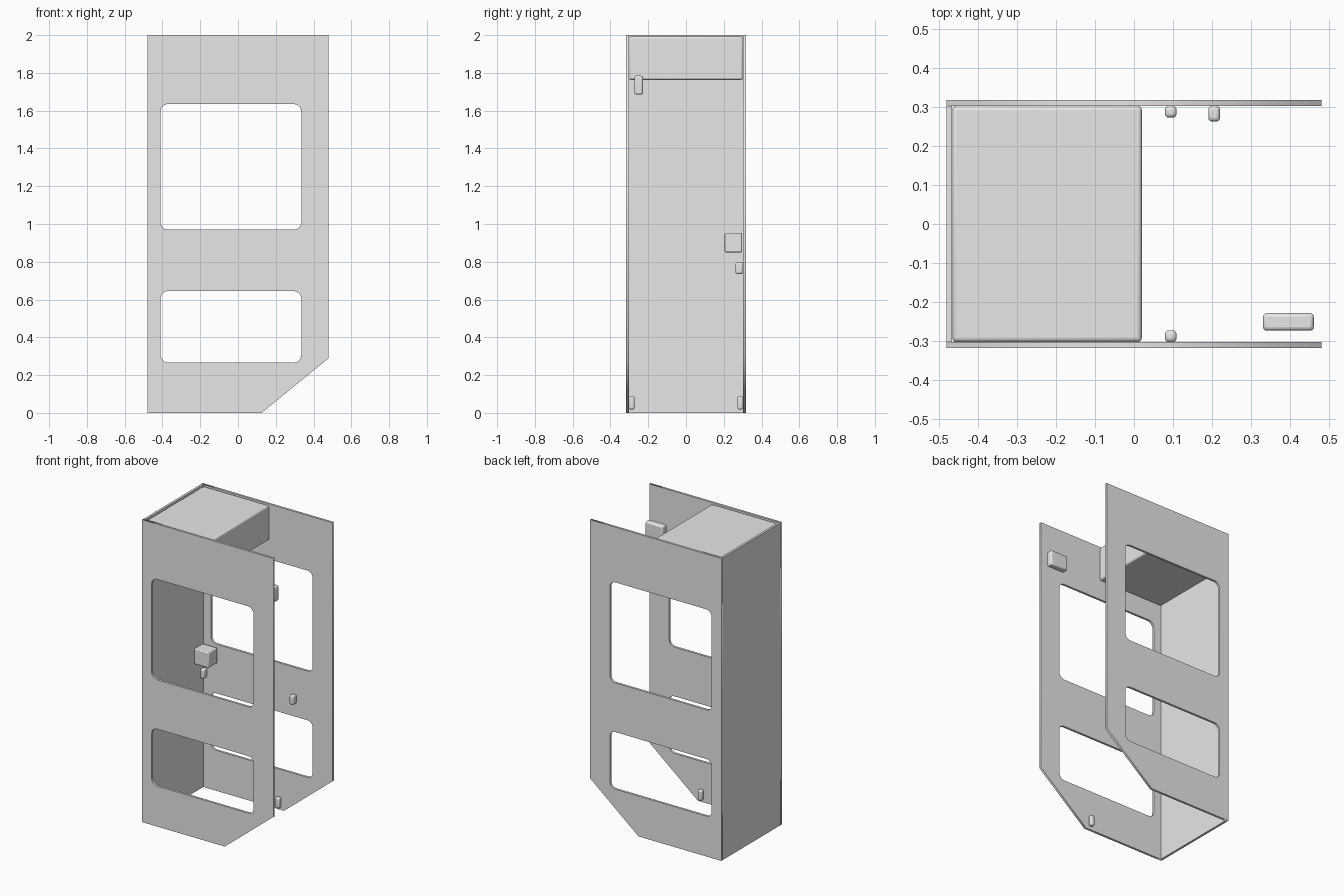
import bpy
from math import sin, cos, pi

cube = bpy.data.objects.get("Cube")
if cube:
    bpy.data.objects.remove(cube, do_unlink=True)

# One plain grey for the whole casing
grey = bpy.data.materials.new("light_grey")
grey.use_nodes = True
GREY = (0.8, 0.8, 0.8, 1)
grey.diffuse_color = GREY
for node in grey.node_tree.nodes:
    if node.type == 'BSDF_PRINCIPLED':
        node.inputs["Base Color"].default_value = GREY

X, Y, H, T = 0.48, 0.317, 2.0, 0.015   # half length, half width, height, sheet


def rounded_rect(x0, x1, z0, z1, r=0.04, steps=6):
    """Outline of a rectangle with rounded corners."""
    corners = ((x1 - r, z1 - r), (x0 + r, z1 - r), (x0 + r, z0 + r), (x1 - r, z0 + r))
    return [(cx + r * cos((q + s / steps) * pi / 2), cz + r * sin((q + s / steps) * pi / 2))
            for q, (cx, cz) in enumerate(corners) for s in range(steps + 1)]


def sheet(name, outlines, y):
    """Upright sheet filled between an outer outline and its holes."""
    curve = bpy.data.curves.new(name, 'CURVE')
    curve.dimensions = '2D'
    curve.fill_mode = 'BOTH'
    curve.extrude = T / 2
    for outline in outlines:
        spline = curve.splines.new('POLY')
        spline.points.add(len(outline) - 1)
        for point, (px, pz) in zip(spline.points, outline):
            point.co = (px, pz, 0, 1)
        spline.use_cyclic_u = True
    curve.materials.append(grey)
    obj = bpy.data.objects.new(name, curve)
    bpy.context.collection.objects.link(obj)
    obj.location.y = y
    obj.rotation_euler.x = pi / 2
    bpy.ops.object.select_all(action='DESELECT')
    obj.select_set(True)
    bpy.context.view_layer.objects.active = obj
    bpy.ops.object.convert(target='MESH')


def block(name, xs, ys, zs, bevel=0.0):
    """Box given by its ranges, with optional rounded edges."""
    spans = (xs, ys, zs)
    bpy.ops.mesh.primitive_cube_add(size=1, location=[sum(s) / 2 for s in spans])
    obj = bpy.context.object
    obj.name = name
    obj.scale = [s[1] - s[0] for s in spans]
    bpy.ops.object.transform_apply(location=False, rotation=False, scale=True)
    obj.data.materials.append(grey)
    if bevel:
        mod = obj.modifiers.new("rounding", 'BEVEL')
        mod.width = bevel
        mod.segments = 3
        bpy.ops.object.shade_smooth_by_angle()


# Side panels with two windows and a cut lower corner
profile = [(-X, 0), (0.125, 0), (X, 0.29), (X, H), (-X, H)]
windows = [rounded_rect(-0.41, 0.335, 0.97, 1.635), rounded_rect(-0.41, 0.335, 0.267, 0.645)]
for side, name in ((-1, "front_panel"), (1, "rear_panel")):
    sheet(name, [profile] + windows, side * (Y - T / 2))

# End wall and the box under the roof line
inner = Y - T
block("end_wall", (-X, -X + T), (-inner, inner), (0, H))
block("top_box", (-X + T, 0.02), (-inner, inner), (1.763, 1.992), 0.011)

# Small fittings inside the casing
block("control_box", (-X + T, -0.358), (0.205, 0.296), (0.85, 0.952), 0.006)
block("upper_fitting", (0.33, 0.46), (-0.273, -0.228), (1.685, 1.785), 0.01)
for name, x in (("inner_latch", -0.448), ("outer_latch", 0.205)):
    block(name, (x - 0.015, x + 0.015), (0.262, inner), (0.735, 0.797), 0.01)
for name, y in (("front_foot_pin", -0.287), ("rear_foot_pin", 0.287)):
    block(name, (0.079, 0.109), (y - 0.015, y + 0.015), (0.018, 0.088), 0.01)
